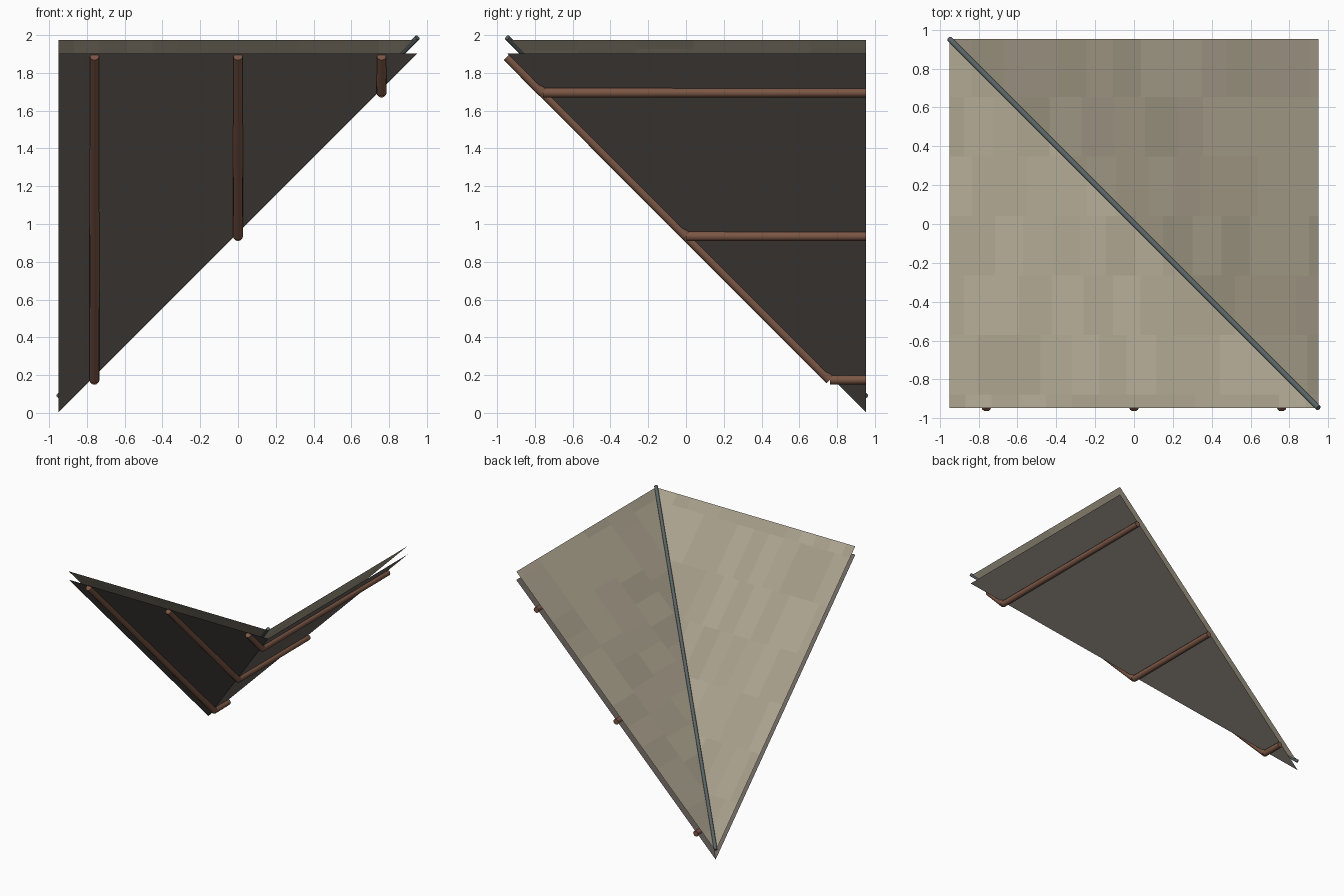
import bpy, bmesh, math, random
from mathutils import Vector

if "Cube" in bpy.data.objects:
    bpy.data.objects.remove(bpy.data.objects["Cube"])

random.seed(4)
H = 0.95     # half width of the square plan
DY = 0.003   # small shift that centres the plan on y


def material(name, r, g, b):
    m = bpy.data.materials.new(name)
    m.diffuse_color = (r, g, b, 1)
    m.use_nodes = True
    m.node_tree.nodes["Principled BSDF"].inputs["Base Color"].default_value = m.diffuse_color
    return m


SHINGLES = [material(f"shingle_{i}", 0.40 * k, 0.355 * k, 0.265 * k)
            for i, k in enumerate((0.92, 0.97, 1.0, 1.05))]
LINING = material("lining", 0.15, 0.13, 0.115)
WOOD = material("wood", 0.2, 0.095, 0.06)
LEAD = material("lead", 0.10, 0.125, 0.13)


def finish(bm, name, mats):
    mesh = bpy.data.meshes.new(name)
    bm.to_mesh(mesh)
    bm.free()
    for m in mats:
        mesh.materials.append(m)
    obj = bpy.data.objects.new(name, mesh)
    bpy.context.collection.objects.link(obj)
    return obj


def valley_sheet(name, rects, lift, mats, face_down=False):
    """Lay flat rectangles, crease them on the diagonal and fold up both slopes."""
    bm = bmesh.new()
    for x0, x1, y0, y1 in rects:
        f = bm.faces.new([bm.verts.new((x, y, 0)) for x, y in
                          ((x0, y0), (x1, y0), (x1, y1), (x0, y1))])
        f.material_index = random.randrange(len(mats))
    bmesh.ops.bisect_plane(bm, geom=bm.verts[:] + bm.edges[:] + bm.faces[:],
                           dist=1e-5, plane_co=(0, 0, 0), plane_no=(1, 1, 0))
    for v in bm.verts:
        v.co.z = H + max(v.co.x, -v.co.y) + lift
        v.co.y += DY
    if face_down:
        bmesh.ops.reverse_faces(bm, faces=bm.faces[:])
    return finish(bm, name, mats)


def rod(bm, a, b, r1, r2, sides):
    a, b = Vector(a), Vector(b)
    d = b - a
    m = d.to_track_quat('Z', 'Y').to_matrix().to_4x4()
    m.translation = (a + b) / 2
    bmesh.ops.create_cone(bm, cap_ends=True, segments=sides, radius1=r1,
                          radius2=r2, depth=d.length, matrix=m)


def smooth(obj):
    bpy.ops.object.select_all(action='DESELECT')
    obj.select_set(True)
    bpy.context.view_layer.objects.active = obj
    bpy.ops.object.shade_smooth_by_angle(angle=math.radians(40))


# shingle courses, staggered like bricks
tiles = []
rows = [-H] + [-0.88 + 0.306 * i for i in range(6)] + [H]
for y0, y1 in zip(rows, rows[1:]):
    x = -H
    step = random.uniform(0.06, 0.15)
    while x < H - 1e-4:
        nx = x + step
        if nx > H - 0.03:
            nx = H
        tiles.append((x, nx, y0, y1))
        x, step = nx, random.uniform(0.13, 0.17)
valley_sheet("roof_shingles", tiles, 0.075, SHINGLES)

# dark lining under the shingles
valley_sheet("roof_lining", [(-H, H, -H, H)], 0.003, [LINING], face_down=True)

# bent rafters: down the front slope, then level across the side slope
for label, x in (("left", -0.76), ("middle", 0.0), ("right", 0.76)):
    z = H + x - 0.015
    bm = bmesh.new()
    rod(bm, (x, -H + DY, 2 * H - 0.015), (x, -x + DY, z), 0.024, 0.027, 12)
    rod(bm, (x, -x + DY, z), (x, H + DY, z), 0.026, 0.024, 12)
    smooth(finish(bm, f"rafter_{label}", [WOOD]))

# lead roll along the valley
bm = bmesh.new()
rod(bm, (-H, H + DY, 0.087), (H, -H + DY, 2 * H + 0.087), 0.014, 0.014, 10)
smooth(finish(bm, "valley_roll", [LEAD]))
